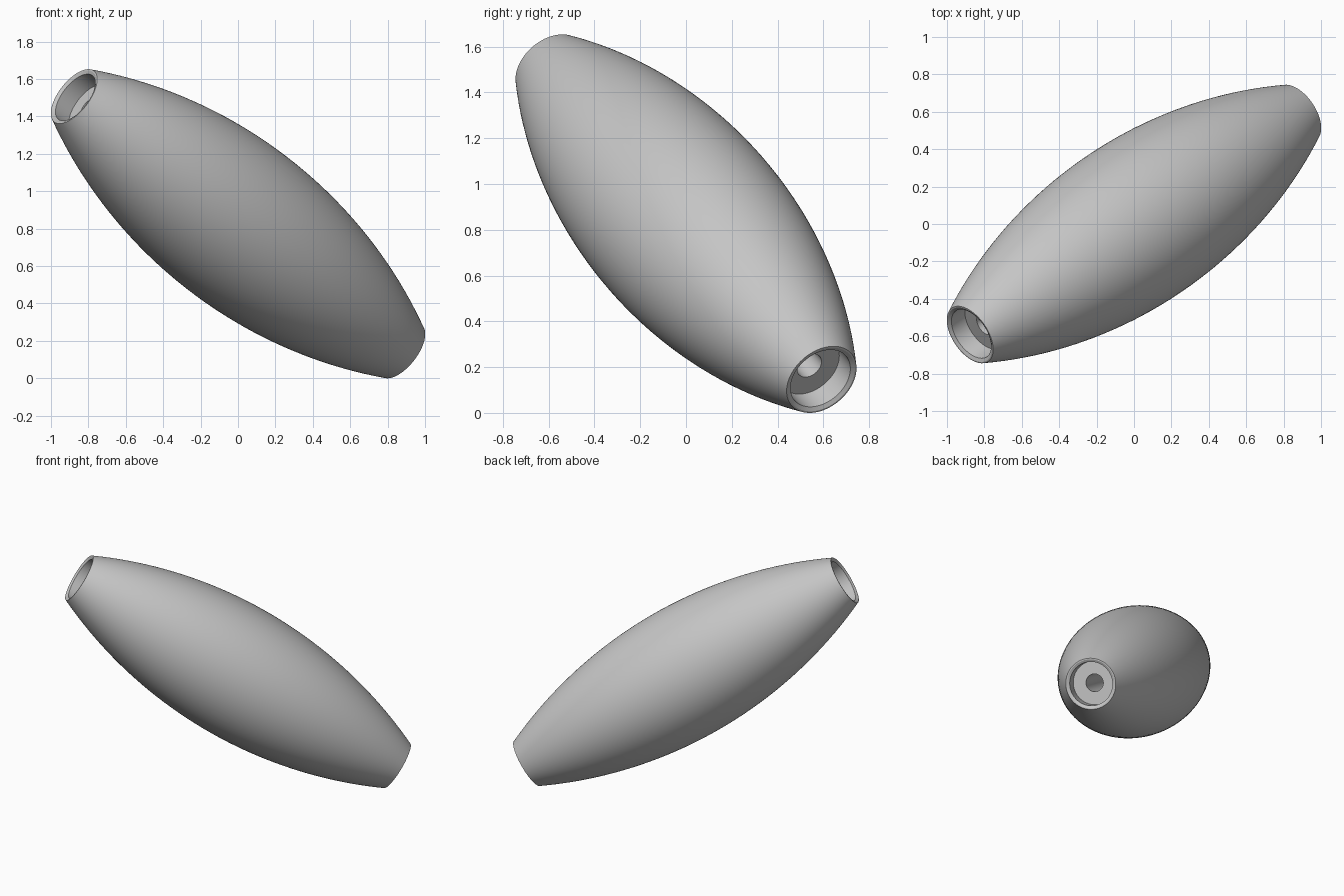
import bpy
import bmesh
import math
from mathutils import Vector

cube = bpy.data.objects.get("Cube")
if cube:
    bpy.data.objects.remove(cube, do_unlink=True)

# Main dimensions
HALF_AXIS = Vector((0.877, 0.592, -0.681))
HALF = HALF_AXIS.length
CENTRE = Vector((0, 0, 0.8265))
BELLY, END = 0.443, 0.173
SIDES, STEPS = 96, 40

# Plain grey material
grey = bpy.data.materials.new("plain grey")
grey.use_nodes = True
grey.diffuse_color = (0.56, 0.56, 0.56, 1)
grey.node_tree.nodes["Principled BSDF"].inputs["Base Color"].default_value = grey.diffuse_color

# Closed profile (radius, position): bulging arc, rim, recess and through bore
sag = BELLY - END
arc_radius = (HALF ** 2 + sag ** 2) / (2 * sag)
sweep = math.asin(HALF / arc_radius)
profile = []
for i in range(STEPS + 1):
    a = sweep * (2 * i / STEPS - 1)
    profile.append((BELLY - arc_radius * (1 - math.cos(a)), arc_radius * math.sin(a)))
socket = [(0.165, HALF), (0.148, HALF - 0.01), (0.148, HALF - 0.113), (0.06, HALF - 0.113)]
profile += socket + [(r, -z) for r, z in reversed(socket)]

# Revolve the profile into the body
bm = bmesh.new()
verts = [bm.verts.new((r, 0, z)) for r, z in profile]
edges = [bm.edges.new((verts[i - 1], verts[i])) for i in range(len(verts))]
bmesh.ops.spin(bm, geom=verts + edges, cent=(0, 0, 0), axis=(0, 0, 1),
               angle=math.tau, steps=SIDES, use_merge=True)
bmesh.ops.remove_doubles(bm, verts=bm.verts, dist=0.0001)
bmesh.ops.recalc_face_normals(bm, faces=bm.faces)

mesh = bpy.data.meshes.new("spindle_body")
bm.to_mesh(mesh)
bm.free()
mesh.materials.append(grey)
body = bpy.data.objects.new("spindle_body", mesh)
bpy.context.collection.objects.link(body)

# Tilt the body along its slanted axis
body.location = CENTRE
body.rotation_euler = HALF_AXIS.to_track_quat("Z", "Y").to_euler()

bpy.ops.object.select_all(action="DESELECT")
body.select_set(True)
bpy.context.view_layer.objects.active = body
bpy.ops.object.shade_smooth_by_angle(angle=math.radians(30))
